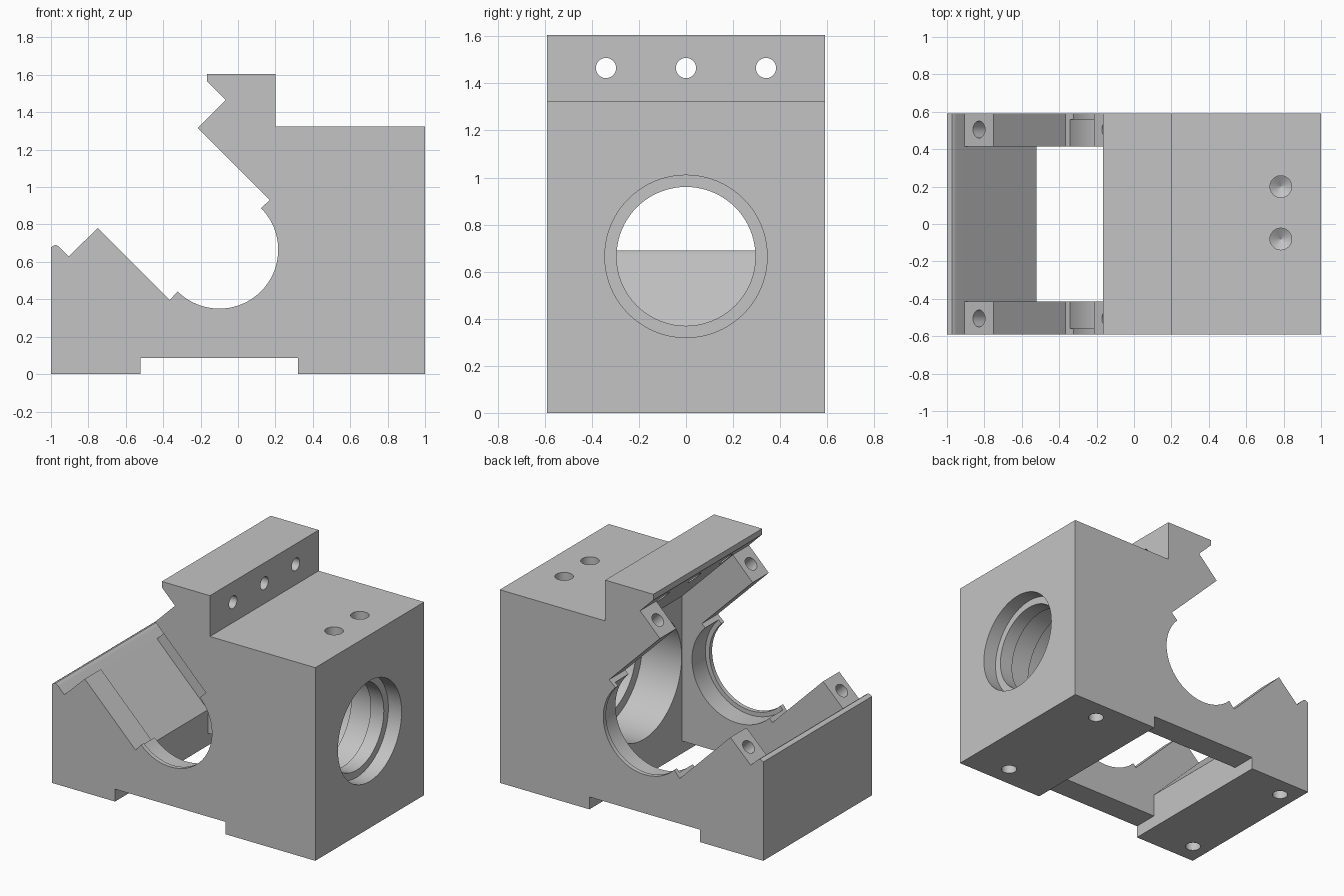
import bpy, bmesh, math
from mathutils import Vector

old = bpy.data.objects.get("Cube")
if old:
    bpy.data.objects.remove(old, do_unlink=True)

HALF = 0.59                    # half depth of the casting
WALL = 0.415                   # inner face of the side walls
FOOT_L, FOOT_R = -0.52, 0.32   # inner edges of the feet
CX, CZ = -0.10, 0.665          # centre of the cross bore

grey = bpy.data.materials.new("cast_grey")
grey.use_nodes = True
grey.diffuse_color = (0.55, 0.55, 0.55, 1)
grey.node_tree.nodes["Principled BSDF"].inputs["Base Color"].default_value = grey.diffuse_color


def finish(name, bm):
    bmesh.ops.recalc_face_normals(bm, faces=bm.faces)
    mesh = bpy.data.meshes.new(name)
    bm.to_mesh(mesh)
    bm.free()
    mesh.materials.append(grey)
    obj = bpy.data.objects.new(name, mesh)
    bpy.context.collection.objects.link(obj)
    return obj


def extrude_profile(name, points, half):
    """Prism from an x-z outline, symmetric in y."""
    bm = bmesh.new()
    face = bm.faces.new([bm.verts.new((x, -half, z)) for x, z in points])
    ext = bmesh.ops.extrude_face_region(bm, geom=[face])
    moved = [g for g in ext["geom"] if isinstance(g, bmesh.types.BMVert)]
    bmesh.ops.translate(bm, verts=moved, vec=(0, 2 * half, 0))
    return finish(name, bm)


def turned(name, start, axis, steps, sides=48):
    """Solid of revolution from (distance, radius) steps along an axis."""
    rot = Vector(axis).to_track_quat('Z', 'Y')
    bm = bmesh.new()
    rings = []
    for d, r in steps:
        ring = []
        for i in range(sides):
            a = math.tau * i / sides
            p = Vector((r * math.cos(a), r * math.sin(a), d))
            ring.append(bm.verts.new(Vector(start) + rot @ p))
        rings.append(ring)
    for a, b in zip(rings, rings[1:]):
        for i in range(sides):
            j = (i + 1) % sides
            bm.faces.new((a[i], a[j], b[j], b[i]))
    bm.faces.new(rings[0])
    bm.faces.new(rings[-1])
    return finish(name, bm)


def drill(name, start, axis, r, depth):
    """Blind hole with a conical bottom."""
    return turned(name, start, axis, [(-0.04, r), (depth, r), (depth + r * 0.6, r * 0.02)], 32)


# Outline of the casting, with the cross bore as an arc
arc = []
for i in range(41):
    a = math.radians(45 - 180 * i / 40)
    arc.append((CX + 0.315 * math.cos(a), CZ + 0.315 * math.sin(a)))
outline = [
    (-1, 0), (FOOT_L, 0), (FOOT_L, 0.085), (FOOT_R, 0.085), (FOOT_R, 0), (1, 0),
    (1, 1.325), (0.2, 1.325), (0.2, 1.605), (-0.165, 1.605), (-0.165, 1.565),
    (-0.065, 1.465), (-0.215, 1.315), (0.17, 0.93),
] + arc + [
    (-0.365, 0.395), (-0.75, 0.78), (-0.905, 0.63), (-0.95, 0.675),
    (-0.96, 0.684), (-0.972, 0.69), (-0.985, 0.688), (-1, 0.678),
]
body = extrude_profile("housing_body", outline, HALF)

# Central chamber between the side walls
chamber = [
    (-0.905, 0.63), (FOOT_L, 0.245), (FOOT_L, -0.1), (FOOT_R, -0.1), (FOOT_R, 1.08),
    (-0.065, 1.465), (-0.3, 1.4), (-0.85, 0.85),
]
cutters = [extrude_profile("chamber_cutter", chamber, WALL)]

# Bearing seats in both side walls
cutters.append(turned("seat_cutter", (CX, -0.56, CZ), (0, 1, 0), [(0, 0.345), (1.12, 0.345)], 80))

# Stepped bore through the end wall
cutters.append(turned("bore_cutter", (1, 0, CZ), (-1, 0, 0), [
    (-0.05, 0.345), (0.1, 0.345), (0.1, 0.295), (0.2, 0.295),
    (0.2, 0.345), (0.38, 0.345), (0.38, 0.41), (0.75, 0.41)], 80))

# Bolt holes: split faces and feet
for y in (-0.505, 0.505):
    for x, z in ((-0.83, 0.705), (-0.14, 1.39)):
        cutters.append(drill("cap_hole", (x, y, z), (1, 0, -1), 0.045, 0.25))
for y in (-0.445, 0.445):
    for x in (-0.88, 0.7):
        cutters.append(drill("foot_hole", (x, y, 0), (0, 0, 1), 0.05, 0.2))

# Holes in the top deck and through the upper flange
for y in (-0.08, 0.2):
    cutters.append(drill("deck_hole", (0.785, y, 1.325), (0, 0, -1), 0.058, 0.15))
for y in (-0.34, 0, 0.34):
    cutters.append(turned("flange_hole", (0.3, y, 1.465), (-1, 0, 0), [(0, 0.043), (0.45, 0.043)], 32))

# Cut everything from the body
for c in cutters:
    mod = body.modifiers.new(c.name, 'BOOLEAN')
    mod.operation = 'DIFFERENCE'
    mod.solver = 'EXACT'
    mod.object = c
deps = bpy.context.evaluated_depsgraph_get()
result = bpy.data.meshes.new_from_object(body.evaluated_get(deps))
body.modifiers.clear()
body.data = result
for c in cutters:
    bpy.data.objects.remove(c, do_unlink=True)
result.materials.clear()
result.materials.append(grey)
for p in result.polygons:
    p.material_index = 0

# Smooth bores, sharp edges
bpy.ops.object.select_all(action='DESELECT')
body.select_set(True)
bpy.context.view_layer.objects.active = body
bpy.ops.object.shade_smooth_by_angle(angle=math.radians(25))
